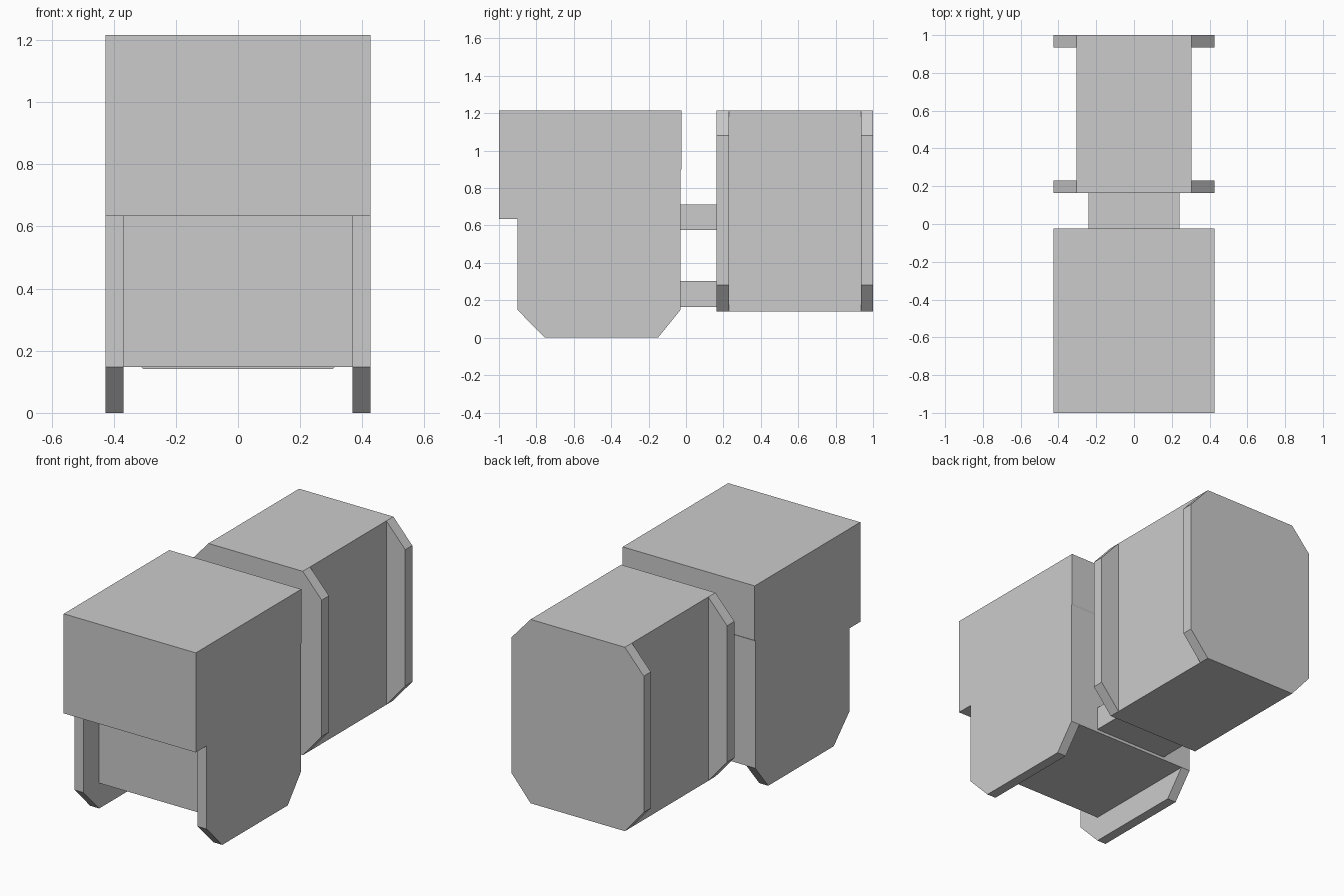
import bpy, bmesh
from mathutils import Vector

if "Cube" in bpy.data.objects:
    bpy.data.objects.remove(bpy.data.objects["Cube"])


def prism(name, profile, axis, start, end):
    """Extrude a 2D outline along an axis: 'x' takes (y, z), 'y' takes (x, z)."""
    def place(p, t):
        return (t, p[0], p[1]) if axis == 'x' else (p[0], t, p[1])
    bm = bmesh.new()
    face = bm.faces.new([bm.verts.new(place(p, start)) for p in profile])
    grown = bmesh.ops.extrude_face_region(bm, geom=[face])
    moved = [v for v in grown['geom'] if isinstance(v, bmesh.types.BMVert)]
    shift = Vector(place((0, 0), end - start))
    bmesh.ops.translate(bm, verts=moved, vec=shift)
    bmesh.ops.recalc_face_normals(bm, faces=bm.faces)
    mesh = bpy.data.meshes.new(name)
    bm.to_mesh(mesh)
    bm.free()
    obj = bpy.data.objects.new(name, mesh)
    bpy.context.collection.objects.link(obj)
    return obj


def rect(a0, a1, z0, z1):
    return [(a0, z0), (a1, z0), (a1, z1), (a0, z1)]


def carve(target, cutter):
    """Subtract the cutter, apply the result and remove the cutter."""
    cutter.hide_render = True
    mod = target.modifiers.new("carve", 'BOOLEAN')
    mod.operation = 'DIFFERENCE'
    mod.solver = 'EXACT'
    mod.object = cutter
    bpy.context.view_layer.objects.active = target
    bpy.ops.object.modifier_apply(modifier=mod.name)
    bpy.data.objects.remove(cutter)


TOP = 1.216

# Front housing: side silhouette across the full width
housing = prism("front_housing", [
    (-1, TOP), (-1, 0.634), (-0.9, 0.634), (-0.9, 0.148), (-0.755, 0),
    (-0.15, 0), (-0.03, 0.148), (-0.03, 0.89), (-0.025, 0.9), (-0.025, TOP)],
    'x', -0.427, 0.427)

# Recess between the side plates: open underneath and at the lower front
carve(housing, prism("recess_cutter", [
    (-0.95, 0.634), (-0.95, -0.1), (0.1, -0.1), (0.1, 0.148),
    (-0.755, 0.148), (-0.755, 0.634)], 'x', -0.369, 0.369))

# Rear block: chamfered end plates joined by a narrower core
rear = prism("rear_block", [
    (-0.305, 0.141), (0.305, 0.141), (0.427, 0.283), (0.427, 1.08),
    (0.305, TOP), (-0.305, TOP), (-0.427, 1.08), (-0.427, 0.283)],
    'y', 0.163, 1.0)
for side in (-1, 1):
    carve(rear, prism("waist_cutter",
                      rect(side * 0.305, side * 0.6, 0, 1.4), 'y', 0.23, 0.935))

# Connecting bars
for name, z0, z1 in (("lower_connector", 0.165, 0.303),
                     ("upper_connector", 0.575, 0.713)):
    prism(name, rect(-0.24, 0.24, z0, z1), 'y', -0.03, 0.163)
